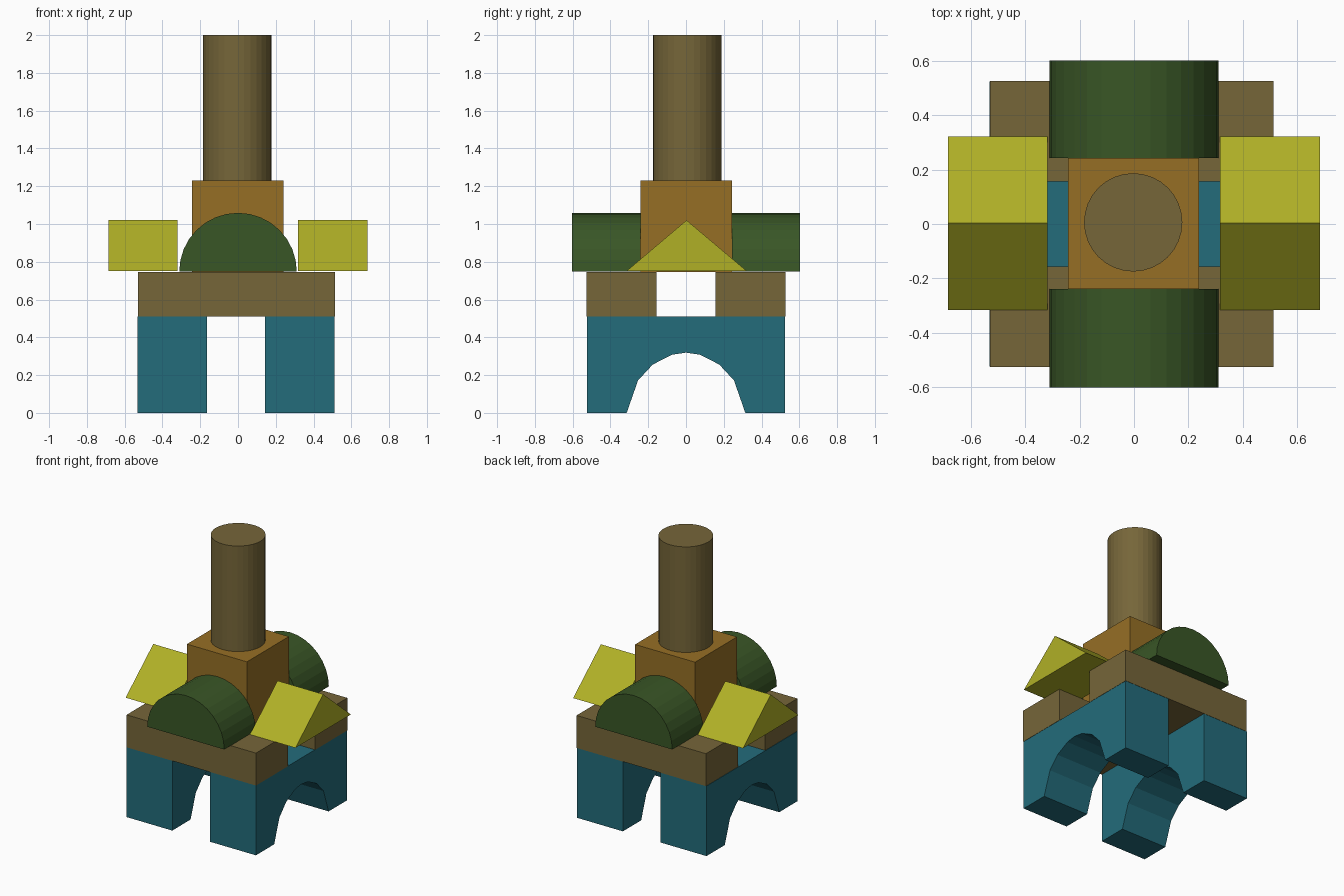
import bpy, math

if "Cube" in bpy.data.objects:
    bpy.data.objects.remove(bpy.data.objects["Cube"])


def material(name, srgb):
    m = bpy.data.materials.new(name)
    lin = [((c / 255 + 0.055) / 1.055) ** 2.4 for c in srgb]
    m.diffuse_color = (*lin, 1)
    m.use_nodes = True
    m.node_tree.nodes["Principled BSDF"].inputs["Base Color"].default_value = m.diffuse_color
    return m


TEAL = material("teal", (35, 108, 123))
BROWN = material("brown", (118, 102, 57))
ORANGE = material("orange", (150, 111, 37))
GREEN = material("green", (57, 86, 38))
YELLOW = material("yellow", (176, 176, 38))


def prism(name, profile, axis, lo, hi, mat):
    """Extrude a 2D profile along an axis: x takes (y, z), y takes (x, z), z takes (x, y)."""
    place = {"x": lambda p, t: (t, p[0], p[1]),
             "y": lambda p, t: (p[0], t, p[1]),
             "z": lambda p, t: (p[0], p[1], t)}[axis]
    n = len(profile)
    verts = [place(p, t) for t in (lo, hi) for p in profile]
    faces = [tuple(range(n))[::-1], tuple(range(n, 2 * n))]
    faces += [(i, (i + 1) % n, n + (i + 1) % n, n + i) for i in range(n)]
    if axis == "y":
        faces = [f[::-1] for f in faces]
    me = bpy.data.meshes.new(name)
    me.from_pydata(verts, [], faces)
    me.materials.append(mat)
    ob = bpy.data.objects.new(name, me)
    bpy.context.collection.objects.link(ob)
    return ob


def rect(a0, a1, b0, b1):
    return [(a0, b0), (a1, b0), (a1, b1), (a0, b1)]


def arc(cx, cy, r, a0, a1, n):
    return [(cx + r * math.cos(a0 + (a1 - a0) * i / n),
             cy + r * math.sin(a0 + (a1 - a0) * i / n)) for i in range(n + 1)]


# Arch blocks at the base, with a coarse faceted opening
half = [(-0.314, 0), (-0.254, 0.172), (-0.176, 0.256), (-0.074, 0.308)]
opening = half + [(0, 0.319)] + [(-y, z) for y, z in reversed(half)]
arch = [(0.525, 0), (0.525, 0.51), (-0.525, 0.51), (-0.525, 0)] + opening
prism("arch_left", arch, "x", -0.533, -0.163, TEAL)
prism("arch_right", arch, "x", 0.142, 0.512, TEAL)

# Planks lying across the arches
prism("plank_front", rect(-0.53, 0.514, 0.51, 0.747), "y", -0.527, -0.156, BROWN)
prism("plank_back", rect(-0.53, 0.514, 0.51, 0.747), "y", 0.156, 0.527, BROWN)

# Half-round blocks, front and back
dome = arc(0, 0.748, 0.311, 0, math.pi, 16)
prism("half_round_front", dome, "y", -0.603, -0.24, GREEN)
prism("half_round_back", dome, "y", 0.243, 0.603, GREEN)

# Triangular blocks, left and right
tri = [(-0.316, 0.75), (0.323, 0.75), (0.003, 1.02)]
prism("wedge_left", tri, "x", -0.686, -0.319, YELLOW)
prism("wedge_right", tri, "x", 0.317, 0.685, YELLOW)

# Cube in the middle and the tall column on it
prism("cube", rect(-0.244, 0.24, -0.24, 0.244), "z", 0.747, 1.23, ORANGE)
prism("column", arc(-0.003, 0.006, 0.181, 0, 2 * math.pi, 32)[:-1], "z", 1.23, 2.0, BROWN)
